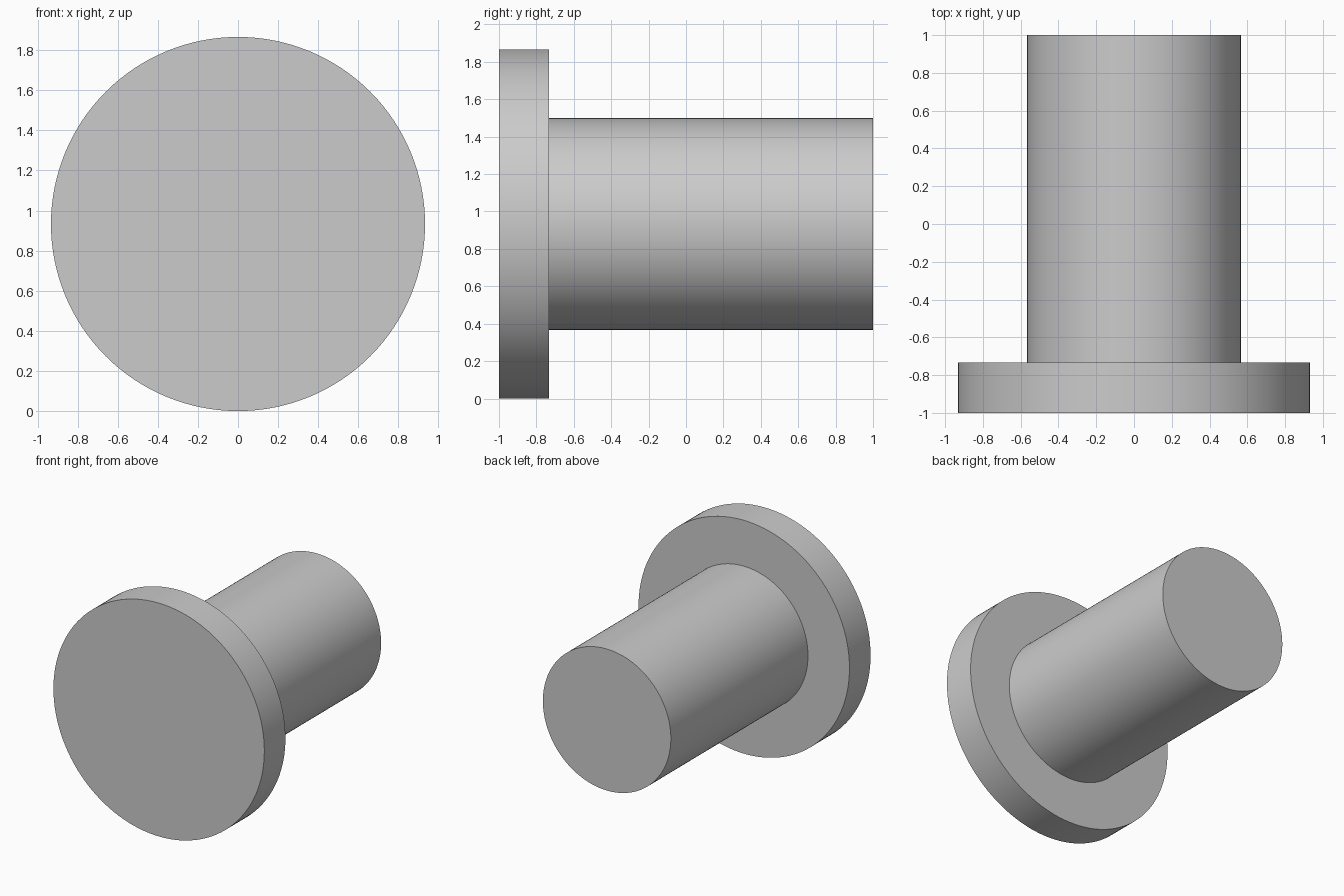
import bpy
import bmesh
import math
from mathutils import Vector

cube = bpy.data.objects.get("Cube")
if cube:
    bpy.data.objects.remove(cube, do_unlink=True)

HEAD_RADIUS = 0.933
SHAFT_RADIUS = 0.566
FRONT, STEP, BACK = -1.0, -0.733, 1.0
SEGMENTS = 128

# Plain grey
grey = bpy.data.materials.new("grey")
grey.use_nodes = True
colour = (0.6, 0.6, 0.6, 1.0)
grey.diffuse_color = colour
grey.node_tree.nodes["Principled BSDF"].inputs["Base Color"].default_value = colour

# Flanged pin: stepped profile (radius, y) turned around the y axis
profile = [(HEAD_RADIUS, FRONT), (HEAD_RADIUS, STEP), (SHAFT_RADIUS, STEP), (SHAFT_RADIUS, BACK)]
bm = bmesh.new()
rings = []
for radius, y in profile:
    angles = [2 * math.pi * i / SEGMENTS for i in range(SEGMENTS)]
    rings.append([bm.verts.new(Vector((radius * math.cos(a), y, radius * math.sin(a)))) for a in angles])
for near, far in zip(rings, rings[1:]):
    for i in range(SEGMENTS):
        j = (i + 1) % SEGMENTS
        bm.faces.new((near[i], near[j], far[j], far[i]))

# Flat end caps
bm.faces.new(rings[0])
bm.faces.new(rings[-1])
bmesh.ops.recalc_face_normals(bm, faces=bm.faces)

mesh = bpy.data.meshes.new("flanged_pin")
bm.to_mesh(mesh)
bm.free()
mesh.materials.append(grey)
pin = bpy.data.objects.new("flanged_pin", mesh)
pin.location.z = HEAD_RADIUS
bpy.context.collection.objects.link(pin)

# Smooth round sides, sharp rims
bpy.ops.object.select_all(action="DESELECT")
pin.select_set(True)
bpy.context.view_layer.objects.active = pin
bpy.ops.object.shade_smooth_by_angle(angle=math.radians(30))
